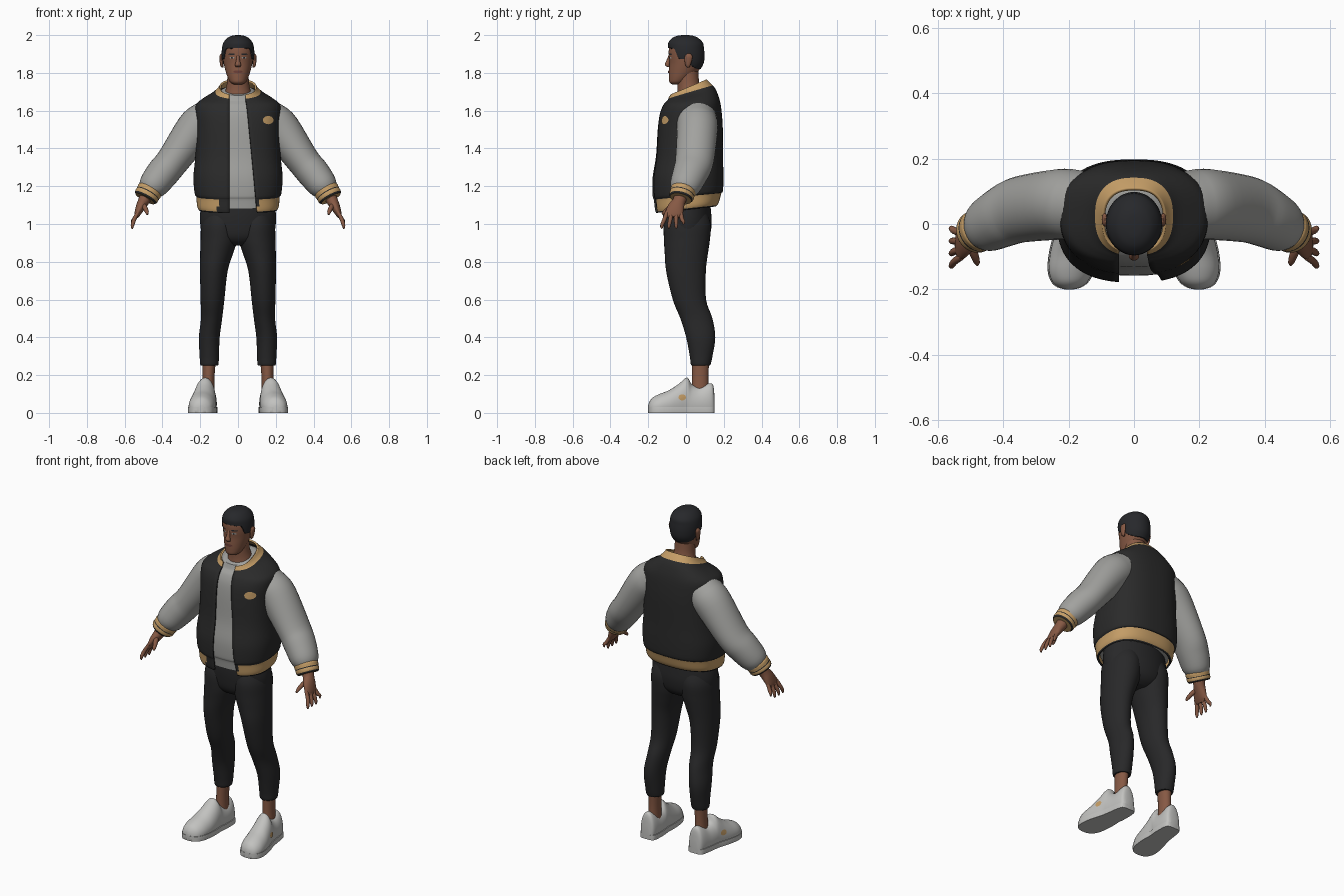
import bpy, bmesh, math
from mathutils import Vector
from mathutils.bvhtree import BVHTree

cube = bpy.data.objects.get("Cube")
if cube:
    bpy.data.objects.remove(cube, do_unlink=True)


def material(name, r, g, b):
    m = bpy.data.materials.new(name)
    m.use_nodes = True
    m.diffuse_color = (r, g, b, 1)
    bsdf = next(n for n in m.node_tree.nodes if n.type == 'BSDF_PRINCIPLED')
    bsdf.inputs["Base Color"].default_value = (r, g, b, 1)
    bsdf.inputs["Roughness"].default_value = 0.8
    return m


SKIN = material("brown skin", .24, .1, .058)
LIPS = material("dark lips", .15, .05, .038)
HAIR = material("black hair", .02, .021, .024)
BLACK = material("jacket black", .023, .023, .023)
TROUSER = material("trouser black", .021, .021, .022)
GREY = material("light grey cloth", .36, .36, .345)
WHITE = material("shoe white", .54, .54, .525)
GOLD = material("gold knit", .56, .34, .135)

X, Y, Z = Vector((1, 0, 0)), Vector((0, 1, 0)), Vector((0, 0, 1))


def finish(name, bm, mats, mirror=False, thick=0):
    """Turn a bmesh into a smooth shaded object."""
    bmesh.ops.recalc_face_normals(bm, faces=bm.faces)
    me = bpy.data.meshes.new(name)
    bm.to_mesh(me)
    bm.free()
    for m in mats:
        me.materials.append(m)
    ob = bpy.data.objects.new(name, me)
    bpy.context.collection.objects.link(ob)
    bpy.ops.object.select_all(action='DESELECT')
    ob.select_set(True)
    bpy.context.view_layer.objects.active = ob
    bpy.ops.object.shade_smooth_by_angle(angle=math.radians(45))
    if thick:
        mod = ob.modifiers.new("thickness", 'SOLIDIFY')
        mod.thickness = thick
        mod.offset = 0
    if mirror:
        ob.modifiers.new("mirror", 'MIRROR')
    return ob


def spline(rows, k):
    """Smooth curve through all rows, k steps between each pair."""
    rows = [tuple(r) + (0,) * (6 - len(r)) for r in rows]
    ext = [rows[0]] + rows + [rows[-1]]
    out = []
    for i in range(len(rows) - 1):
        for s in range(k):
            t = s / k
            out.append([b + .5 * t * (c - a + t * (2 * a - 5 * b + 4 * c - d + t * (3 * (b - c) + d - a)))
                        for a, b, c, d in zip(*ext[i:i + 4])])
    return out + [list(rows[-1])]


def loft(name, rows, mats, axis=None, n=32, k=4, power=1, arc=None,
         rule=None, warp=None, mirror=False, thick=0):
    """Skin elliptical rows (x, y, z, radius, radius, tilt), along a path or a fixed axis."""
    path = spline(rows, k)
    bm = bmesh.new()
    rings = []
    for i, (x, y, z, ra, rb, tilt) in enumerate(path):
        lo, hi = path[max(i - 1, 0)], path[min(i + 1, len(path) - 1)]
        t = axis or (Vector(hi[:3]) - Vector(lo[:3])).normalized()
        ref = Z if axis == Y else Y
        b = (ref - t * ref.dot(t)).normalized()
        a = b.cross(t)
        t0, t1 = arc(z, ra) if arc else (0, math.tau)
        ring = []
        for j in range(n + bool(arc)):
            w = t0 + (t1 - t0) * j / n
            s, c = (math.copysign(abs(f) ** power, f) for f in (math.sin(w), -math.cos(w)))
            v = Vector((x, y, z)) + a * ra * s + b * rb * c + Z * tilt * c
            ring.append(bm.verts.new(warp(v) if warp else v))
        rings.append(ring)
    for i, (lo, hi) in enumerate(zip(rings, rings[1:])):
        for j in range(n):
            m = (j + 1) % len(lo)
            f = bm.faces.new((lo[j], lo[m], hi[m], hi[j]))
            if rule:
                f.material_index = rule((i + .5) / k, f.calc_center_median())
    if not arc:
        bm.faces.new(rings[0])
        bm.faces.new(rings[-1])
    return finish(name, bm, mats, mirror, thick)


def patch(name, target, centre, ru, rv, mat, look=Y, lift=.003, mirror=False):
    """Thin oval plate laid on the surface of another part."""
    tree = BVHTree.FromObject(target, bpy.context.evaluated_depsgraph_get())
    c, u = Vector(centre), Z.cross(look)
    bm = bmesh.new()

    def put(r, w):
        p = c + u * ru * r * math.cos(w) + Z * rv * r * math.sin(w)
        hit = tree.ray_cast(p - look, look)[0]
        return bm.verts.new((hit if hit else p) - look * lift)
    mid, n = put(0, 0), 20
    inner, outer = ([put(r, math.tau * j / n) for j in range(n)] for r in (.5, 1))
    for j in range(n):
        m = (j + 1) % n
        bm.faces.new((mid, inner[j], inner[m]))
        bm.faces.new((inner[j], outer[j], outer[m], inner[m]))
    return finish(name, bm, [mat], mirror)


# Head, neck and hair
head_rows = [(0, -.05, 1.738, .02, .02), (0, -.045, 1.75, .04, .042), (0, -.03, 1.775, .054, .06),
             (0, -.012, 1.81, .066, .078), (0, 0, 1.85, .076, .088), (0, .001, 1.89, .081, .092),
             (0, 0, 1.93, .08, .09), (0, 0, 1.965, .067, .076), (0, 0, 1.985, .04, .045)]
head = loft("head", head_rows, [SKIN], Z, n=40)
loft("neck", [(0, .025, 1.64, .085, .08), (0, .02, 1.7, .068, .066),
              (0, .012, 1.75, .058, .058), (0, .008, 1.82, .056, .056)], [SKIN], Z)


def hairline(v):
    points = [(-.2, 1.937), (-.062, 1.93), (-.04, 1.875), (0, 1.872), (.03, 1.835), (.06, 1.82), (.2, 1.815)]
    for (ya, za), (yb, zb) in zip(points, points[1:]):
        if ya <= v.y <= yb:
            v.z = max(v.z, za + (zb - za) * (v.y - ya) / (yb - ya))
    return v


hair_rows = [(x, y, z, a + .005, b + .005) for x, y, z, a, b in head_rows[3:7]]
hair_rows += [(0, -.002, 1.96, .077, .091), (0, -.004, 1.985, .056, .068), (0, -.004, 1.997, .03, .04),
              (0, -.004, 2, .008, .01)]
loft("hair", hair_rows, [HAIR], Z, n=64, k=6, warp=hairline)
loft("ears", [(.082, .012, 1.828, .004, .006), (.086, .01, 1.84, .008, .013), (.089, .012, 1.87, .009, .02),
              (.09, .014, 1.89, .008, .019), (.086, .014, 1.902, .003, .008)], [SKIN], Z, n=16, mirror=True)
loft("nose", [(0, -.083, 1.895, .008, .008), (0, -.093, 1.865, .01, .011), (0, -.099, 1.843, .016, .013),
              (0, -.093, 1.832, .013, .008)], [SKIN], Z, n=16)
patch("eye_whites", head, (.032, 0, 1.88), .013, .005, GREY, lift=.002, mirror=True)
patch("irises", head, (.032, 0, 1.88), .005, .005, HAIR, lift=.004, mirror=True)
patch("eyebrows", head, (.034, 0, 1.899), .018, .004, HAIR, mirror=True)
patch("lips", head, (0, 0, 1.806), .025, .008, LIPS, lift=.004)

# Open jacket with gold hem and collar
jacket_rows = [(0, 0, 1.078, .203, .155, .018), (0, .004, 1.098, .212, .165, .018),
               (0, .008, 1.148, .216, .175, .018), (0, .009, 1.165, .225, .182, .014),
               (0, .01, 1.25, .231, .183, .005), (0, .018, 1.36, .221, .173), (0, .022, 1.5, .218, .168),
               (0, .025, 1.58, .222, .16), (0, .03, 1.63, .217, .148, .005), (0, .032, 1.66, .18, .135, .016),
               (0, .028, 1.685, .132, .122, .03), (0, .018, 1.705, .105, .108, .038),
               (0, .012, 1.722, .093, .094, .04)]


def opening(z, rx):
    left, right = ((e / rx) ** 1.25 for e in (.04 + .1 * max(1.68 - z, 0), .046))
    return math.asin(left), math.tau - math.asin(right)


def jacket_colour(u, c):
    hem = .6 < u < 2 and (abs(c.x) > .105 or c.y > 0)
    return int(hem or u > 10.6)


jacket = loft("jacket_body", jacket_rows, [BLACK, GOLD], Z, n=72, power=.8, arc=opening,
              rule=jacket_colour, thick=.01)
shirt_rows = [(x, y, z, a - .016, b - .016, t) for x, y, z, a, b, t in
              (r + (0,) * (6 - len(r)) for r in jacket_rows[1:11])]
loft("shirt", shirt_rows + [(0, .015, 1.706, .078, .083, .025)], [GREY], Z, n=48, power=.8)
patch("chest_patch", jacket, (.16, 0, 1.55), .028, .022, GOLD, lift=.004)

# Sleeves and striped cuffs
loft("sleeves", [(.13, .055, 1.58, .095, .1), (.18, .058, 1.54, .105, .108), (.23, .06, 1.495, .104, .108),
                 (.345, .045, 1.335, .087, .102), (.4, .023, 1.268, .086, .094), (.45, -.004, 1.203, .077, .082),
                 (.47, -.015, 1.173, .06, .065)], [GREY], mirror=True)
loft("cuffs", [(.462, -.012, 1.186, .06, .064), (.468, -.015, 1.176, .068, .068), (.477, -.02, 1.161, .066, .066),
               (.486, -.025, 1.145, .066, .065), (.492, -.028, 1.134, .058, .058)], [GOLD, BLACK],
     mirror=True, rule=lambda u, c: int(1.9 < u < 2.3 or u > 3.3))

# Hands
loft("palms", [(.485, -.026, 1.15, .034, .038), (.5, -.037, 1.12, .03, .034), (.516, -.052, 1.09, .025, .043),
               (.532, -.064, 1.055, .017, .046), (.54, -.066, 1.035, .01, .036)], [SKIN], n=20, mirror=True)
for i, finger in enumerate(("index", "middle", "ring", "little")):
    base, tip = -.1 + .024 * i, -.128 + .038 * i
    drop = .022 if finger == "little" else 0
    loft(finger + "_fingers", [(.528, base, 1.065, .009, .011), (.549, (base + tip) / 2, 1.025, .011, .011),
                               (.559, tip, .992 + drop, .009, .009), (.56, tip, .975 + drop, .004, .004)],
         [SKIN], n=12, mirror=True)
loft("thumbs", [(.508, -.055, 1.108, .014, .016), (.492, -.088, 1.085, .013, .014),
                (.482, -.115, 1.062, .01, .01), (.48, -.125, 1.05, .004, .005)], [SKIN], n=12, mirror=True)

# Trousers and ankles
loft("trouser_hips", [(0, .01, .885, .08, .06), (0, .008, .905, .14, .095), (0, .008, .94, .186, .118),
                      (0, .008, 1, .2, .128), (0, .005, 1.06, .2, .128), (0, .003, 1.14, .188, .122)],
     [TROUSER], Z, n=48)
loft("trouser_legs", [(.152, .078, .25, .044, .048), (.152, .078, .26, .049, .053), (.152, .08, .3, .051, .06),
                      (.152, .078, .4, .055, .077), (.14, .055, .5, .056, .085), (.135, .018, .6, .063, .088),
                      (.128, 0, .75, .073, .105), (.112, .002, .85, .088, .115), (.1, .005, .92, .098, .122),
                      (.096, .007, 1, .098, .124), (.09, .007, 1.07, .08, .1)], [TROUSER], Z, mirror=True)
loft("ankles", [(.158, .075, .08, .034, .046), (.156, .075, .18, .031, .043), (.153, .078, .28, .036, .045)],
     [SKIN], Z, n=20, mirror=True)

# Shoes: rows are x, y, height, half width from heel to toe
shoe = [(.162, .152, .07, .022), (.162, .144, .145, .04), (.163, .12, .156, .049), (.166, .07, .138, .054),
        (.17, .03, .152, .056), (.174, .005, .187, .057), (.18, -.04, .152, .065), (.187, -.09, .12, .07),
        (.193, -.14, .1, .068), (.196, -.175, .082, .055), (.198, -.193, .06, .035), (.198, -.2, .04, .012)]


def clamp(top):
    def move(v):
        v.z = min(max(v.z, 0), top)
        return v
    return move


uppers = loft("shoe_uppers", [(x, y, h * .35, w, h * .65) for x, y, h, w in shoe], [WHITE], Y,
              warp=clamp(1), mirror=True)
loft("shoe_soles", [(x, y, .016, w + .004, .08) for x, y, h, w in shoe], [WHITE], Y,
     warp=clamp(.03), mirror=True)
patch("shoe_patches", uppers, (0, -.02, .082), .02, .016, GOLD, look=-X, mirror=True)
